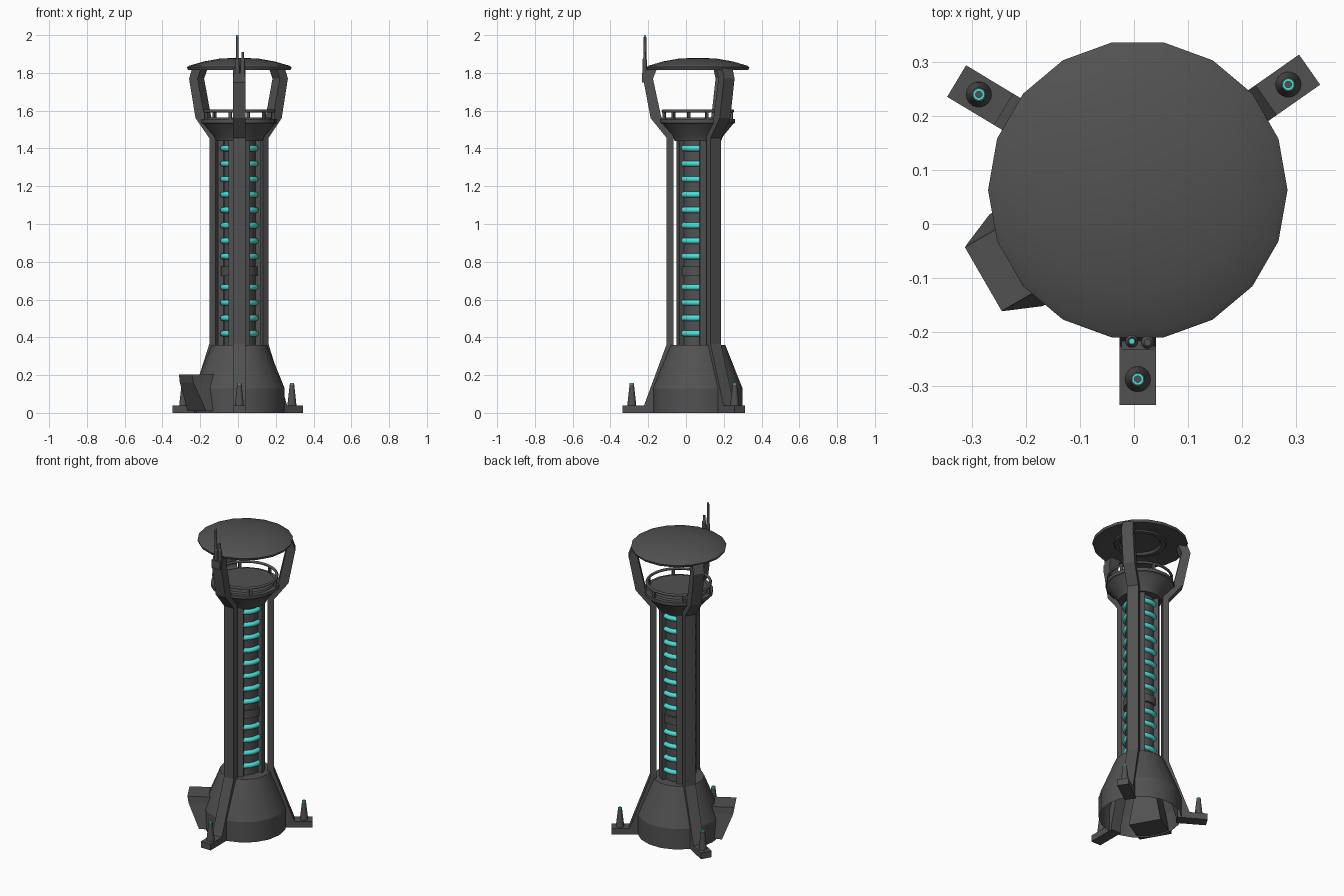
import bpy, bmesh
from math import sin, cos, pi, radians
from mathutils import Matrix, Vector

if "Cube" in bpy.data.objects:
    bpy.data.objects.remove(bpy.data.objects["Cube"])

CX, CY = 0.007, 0.063          # tower axis
LEGS = [(270, 0.398), (35, 0.388), (149, 0.391)]   # angle, foot reach
teal = bpy.data.materials.new("teal_glow")
teal.diffuse_color = (0.07, 0.73, 0.68, 1)
teal.use_nodes = True
teal.node_tree.nodes["Principled BSDF"].inputs["Base Color"].default_value = teal.diffuse_color
dark = bpy.data.materials.new("dark_metal")
dark.diffuse_color = (0.083, 0.083, 0.083, 1)
dark.use_nodes = True
dark.node_tree.nodes["Principled BSDF"].inputs["Base Color"].default_value = dark.diffuse_color


def finish(name, bm, mat=dark, smooth=True):
    bmesh.ops.recalc_face_normals(bm, faces=bm.faces)
    me = bpy.data.meshes.new(name)
    bm.to_mesh(me)
    bm.free()
    ob = bpy.data.objects.new(name, me)
    bpy.context.collection.objects.link(ob)
    me.materials.append(mat)
    if smooth:
        bpy.ops.object.select_all(action='DESELECT')
        ob.select_set(True)
        bpy.context.view_layer.objects.active = ob
        bpy.ops.object.shade_smooth_by_angle(angle=radians(20.7))
    return ob


def lathe(name, prof, x=CX, y=CY, n=18, mat=dark, closed=False):
    """Revolve (radius, z) points; radius 0 becomes a single pole."""
    bm = bmesh.new()
    rings = []
    for r, z in prof:
        if r == 0:
            rings.append([bm.verts.new((x, y, z))] * n)
        else:
            rings.append([bm.verts.new((x + r * cos(2 * pi * i / n), y + r * sin(2 * pi * i / n), z))
                          for i in range(n)])
    pairs = list(zip(rings, rings[1:]))
    if closed:
        pairs.append((rings[-1], rings[0]))
    for a, b in pairs:
        for i in range(n):
            j = (i + 1) % n
            bm.faces.new(list(dict.fromkeys([a[i], a[j], b[j], b[i]])))
    return finish(name, bm, mat)


def torus(name, R, r, z, n=36, m=20, mat=dark):
    prof = [(R + r * cos(2 * pi * k / m), z + r * sin(2 * pi * k / m)) for k in range(m)]
    return lathe(name, prof, n=n, mat=mat, closed=True)


def frame(deg):
    return Matrix.Translation((CX, CY, 0)) @ Matrix.Rotation(radians(deg), 4, 'Z')


def loft(name, loops, mtx):
    """Skin a stack of equal-length closed loops and cap both ends."""
    bm = bmesh.new()
    rows = [[bm.verts.new(mtx @ Vector(p)) for p in lp] for lp in loops]
    n = len(rows[0])
    for a, b in zip(rows, rows[1:]):
        for i in range(n):
            j = (i + 1) % n
            bm.faces.new((a[i], a[j], b[j], b[i]))
    bm.faces.new(rows[0][::-1])
    bm.faces.new(rows[-1])
    return finish(name, bm, smooth=False)


def box(name, mtx, r0, r1, hw, z0, z1):
    lp = [(r0, -hw), (r1, -hw), (r1, hw), (r0, hw)]
    return loft(name, [[(a, b, z) for a, b in lp] for z in (z0, z1)], mtx)


# flared base shell, open underneath
lathe("base_shell", [(0.24, 0), (0.24, 0.13), (0.147, 0.36), (0, 0.36)])

# central column and its clamp band
lathe("core_column", [(0, 0.35), (0.085, 0.35), (0.085, 1.46), (0, 1.46)])
lathe("clamp_band", [(0.08, 0.725), (0.097, 0.725), (0.097, 0.775), (0.08, 0.775)], closed=True)

# glowing coils, with one slot taken by the clamp band
for k in range(13):
    if k != 4:
        torus(f"coil_{k}", 0.086, 0.0155, 0.42 + k * 0.0817, mat=teal)

# legs: foot, rib and upper strut in one profile
for k, (deg, reach) in enumerate(LEGS):
    M = frame(deg)
    prof = [(reach, 0), (reach, 0.04), (0.285, 0.04), (0.165, 0.365), (0.165, 1.455),
            (0.25, 1.56), (0.29, 1.77), (0.27, 1.826), (0.215, 1.826), (0.238, 1.77),
            (0.195, 1.57), (0.128, 1.475), (0.128, 0.35), (0.215, 0.04), (0.215, 0)]
    loft(f"leg_rib_{k}", [[(r, s, z) for r, z in prof] for s in (-0.034, 0.034)], M)
    # curved panel behind the rib
    arc = [radians(a) for a in (-30, -15, 0, 15, 30)]
    sec = [(0.113 * cos(a), 0.113 * sin(a)) for a in arc] + \
          [(0.075 * cos(a), 0.075 * sin(a)) for a in reversed(arc)]
    loft(f"core_panel_{k}", [[(a, b, z) for a, b in sec] for z in (0.35, 1.46)], M)
    # anchor spike with glowing tip
    p = M @ Vector((reach - 0.048, 0, 0))
    lathe(f"anchor_spike_{k}", [(0, 0.035), (0.024, 0.035), (0.022, 0.06), (0.013, 0.14),
                                (0.013, 0.15), (0, 0.15)], p.x, p.y)
    lathe(f"anchor_tip_{k}", [(0.006, 0.145), (0.011, 0.145), (0.011, 0.158), (0.006, 0.158)],
          p.x, p.y, mat=teal, closed=True)

# funnel deck
lathe("funnel_deck", [(0, 1.44), (0.125, 1.44), (0.135, 1.465), (0.19, 1.53), (0.2, 1.535),
                      (0.2, 1.555), (0.175, 1.555), (0.17, 1.565), (0, 1.565)])
# guard rail and posts
torus("guard_rail", 0.184, 0.008, 1.598)
for k in range(6):
    box(f"rail_post_{k}", frame(k * 60 + 15), 0.177, 0.191, 0.008, 1.55, 1.598)

# domed canopy
lathe("canopy", [(0, 1.835), (0.115, 1.835), (0.125, 1.822), (0.15, 1.822), (0.155, 1.83),
                 (0.255, 1.816), (0.272, 1.816), (0.277, 1.83), (0.265, 1.838), (0.19, 1.86),
                 (0.1, 1.876), (0, 1.88)])

# antennas on the front strut
box("antenna_mount", frame(270), 0.25, 0.295, 0.03, 1.75, 1.80)
lathe("tall_antenna", [(0, 1.76), (0.012, 1.76), (0.012, 1.86), (0.008, 1.87), (0.007, 1.99), (0, 1.99)],
      -0.004, -0.217)
lathe("tall_antenna_tip", [(0, 1.988), (0.0055, 1.988), (0.0055, 2.0), (0, 2.0)], -0.004, -0.217, mat=teal)
lathe("short_antenna", [(0, 1.76), (0.012, 1.76), (0.012, 1.87), (0.007, 1.88), (0.007, 1.91), (0, 1.91)],
      0.025, -0.219)


# side hopper: overhanging top, wider toward the bottom
def plan(r, hw, z):
    return [(0.08, -hw, z), (r, -hw, z), (r, hw, z), (0.08, hw, z)]


loft("side_hopper", [plan(0.26, 0.098, 0.01), plan(0.322, 0.072, 0.16), plan(0.33, 0.068, 0.203)], frame(210))
